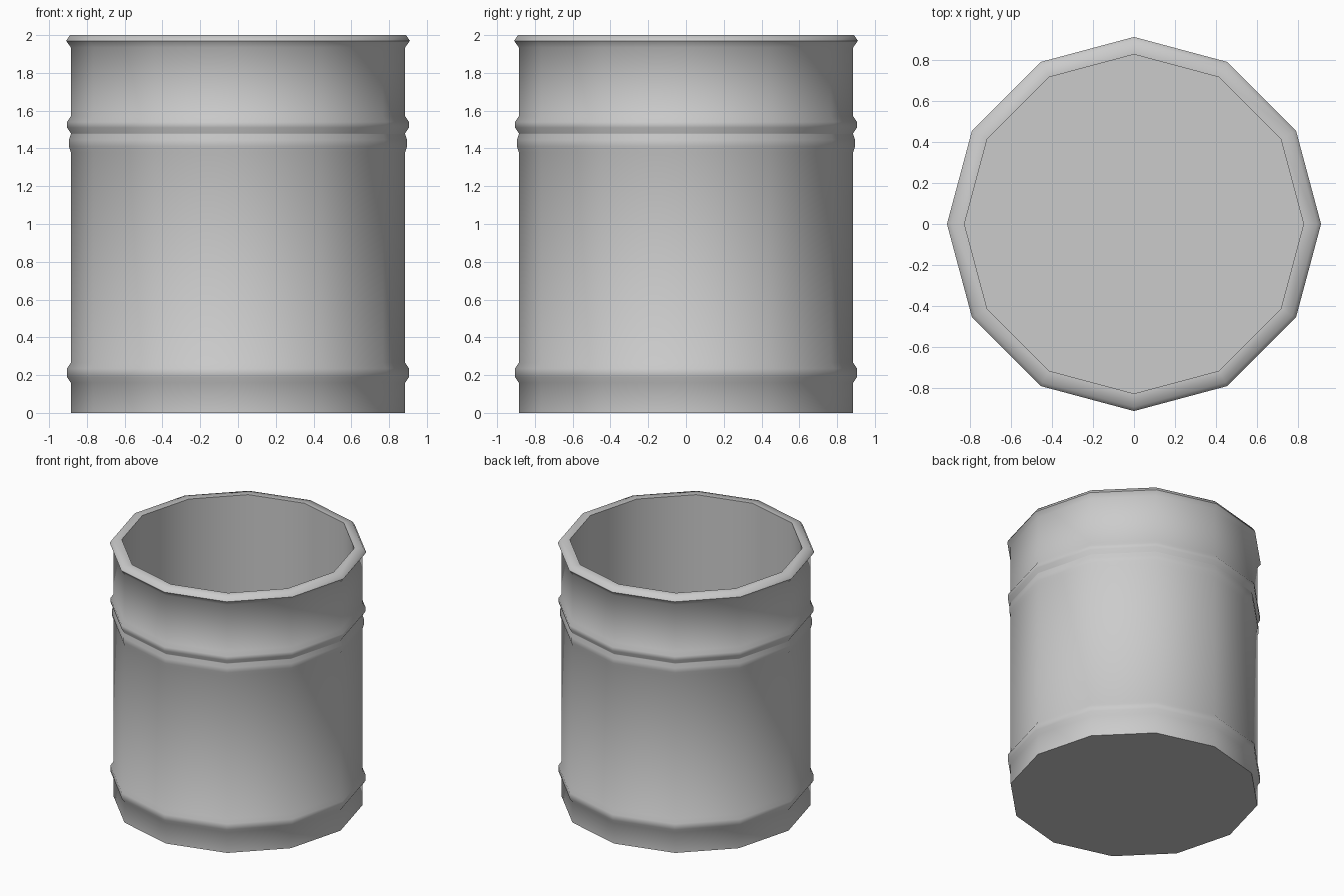
import bpy
import bmesh
from math import cos, sin, tau, radians

SIDES = 12

cube = bpy.data.objects.get("Cube")
if cube:
    bpy.data.objects.remove(cube, do_unlink=True)

# Single grey metal
metal = bpy.data.materials.new("grey_metal")
metal.use_nodes = True
colour = (0.6, 0.6, 0.6, 1)
metal.diffuse_color = colour
metal.node_tree.nodes["Principled BSDF"].inputs["Base Color"].default_value = colour


def lathe(name, profile):
    """Spin a (radius, height) profile and cap both ends."""
    bm = bmesh.new()
    rings = [[bm.verts.new((r * cos(tau * i / SIDES), r * sin(tau * i / SIDES), z))
              for i in range(SIDES)] for r, z in profile]
    for low, high in zip(rings, rings[1:]):
        for i in range(SIDES):
            j = (i + 1) % SIDES
            bm.faces.new((low[i], low[j], high[j], high[i]))
    bm.faces.new(rings[0][::-1])
    bm.faces.new(rings[-1])
    bmesh.ops.recalc_face_normals(bm, faces=bm.faces)
    mesh = bpy.data.meshes.new(name)
    bm.to_mesh(mesh)
    bm.free()
    mesh.materials.append(metal)
    obj = bpy.data.objects.new(name, mesh)
    bpy.context.collection.objects.link(obj)
    bpy.ops.object.select_all(action='DESELECT')
    obj.select_set(True)
    bpy.context.view_layer.objects.active = obj
    bpy.ops.object.shade_smooth_by_angle(angle=radians(62))
    return obj


WALL, INNER, FLOOR = 0.885, 0.825, 0.06


def bead(bottom, top, radius):
    """Raised hoop pressed out of the wall."""
    bevel = 0.03
    return [(WALL, bottom), (radius, bottom + bevel),
            (radius, top - bevel), (WALL, top)]


# Outer wall with its hoops, rolled rim, inner wall and floor
profile = [(WALL, 0)]
profile += bead(0.16, 0.265, 0.905)
profile += bead(1.38, 1.475, 0.895)
profile += bead(1.48, 1.57, 0.905)
profile += [(WALL, 1.935), (0.91, 1.97), (0.89, 2), (INNER, 2), (INNER, FLOOR)]
lathe("open_drum", profile)
